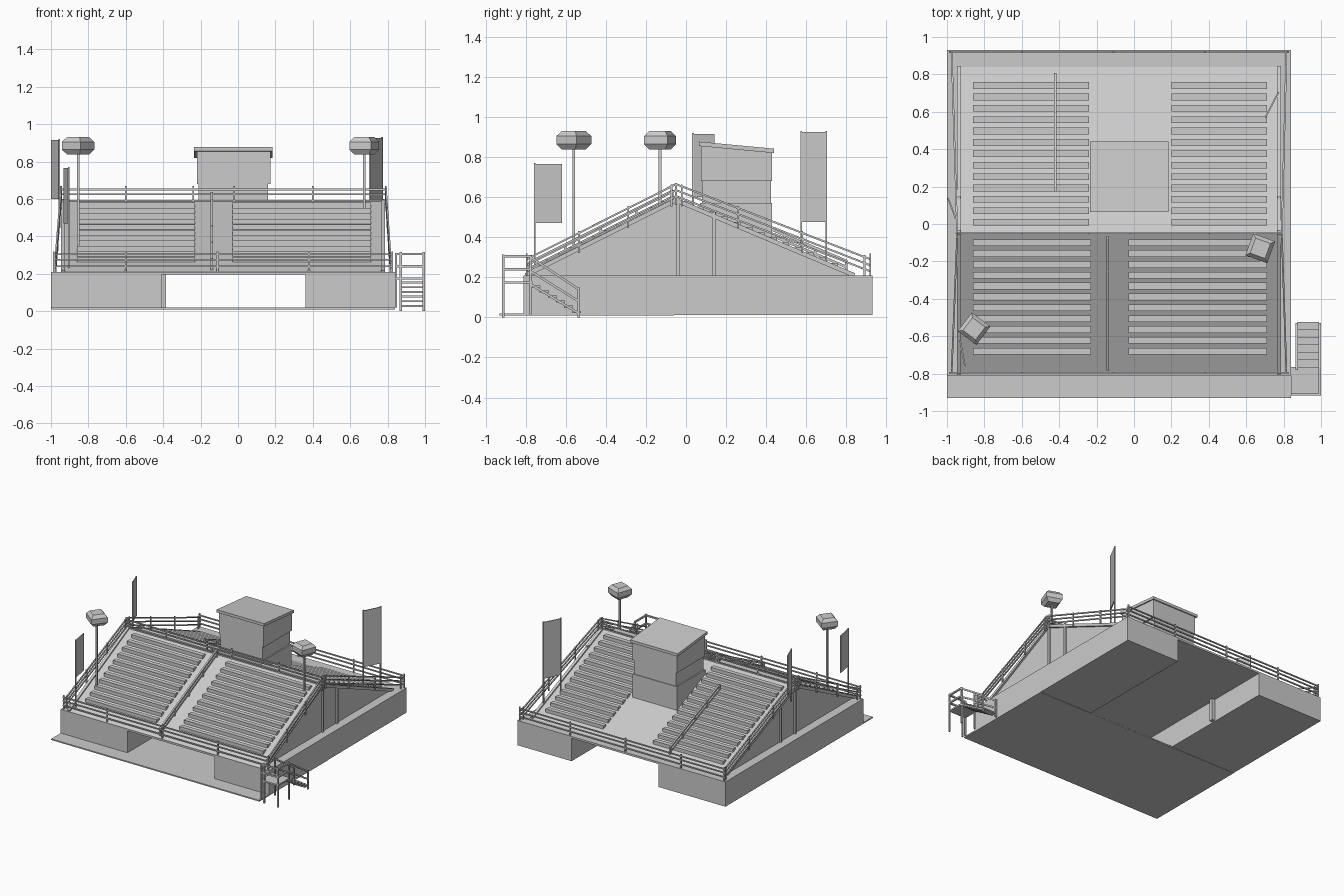
import bpy, bmesh, math
from mathutils import Vector, Matrix

if "Cube" in bpy.data.objects:
    bpy.data.objects.remove(bpy.data.objects["Cube"])

def finish(name, bm):
    bmesh.ops.recalc_face_normals(bm, faces=bm.faces)
    me = bpy.data.meshes.new(name)
    bm.to_mesh(me)
    bm.free()
    ob = bpy.data.objects.new(name, me)
    bpy.context.collection.objects.link(ob)
    return ob

def boxes(name, items):
    """Each item: x0, x1, y0, y1, z0, z1."""
    bm = bmesh.new()
    for x0, x1, y0, y1, z0, z1 in items:
        m = Matrix.Translation(((x0 + x1) / 2, (y0 + y1) / 2, (z0 + z1) / 2)) \
            @ Matrix.Diagonal((x1 - x0, y1 - y0, z1 - z0, 1))
        bmesh.ops.create_cube(bm, size=1, matrix=m)
    return finish(name, bm)

def bars(name, pairs, w=0.009):
    """Thin square bars between pairs of points."""
    bm = bmesh.new()
    for p, q in pairs:
        p, q = Vector(p), Vector(q)
        d = q - p
        m = Matrix.Translation((p + q) / 2) @ d.to_track_quat('Z', 'Y').to_matrix().to_4x4() \
            @ Matrix.Diagonal((w, w, d.length, 1))
        bmesh.ops.create_cube(bm, size=1, matrix=m)
    return finish(name, bm)

def prism(name, profile, x0, x1):
    """Extrude a (y, z) profile along x."""
    bm = bmesh.new()
    f = bm.faces.new([bm.verts.new((x0, y, z)) for y, z in profile])
    r = bmesh.ops.extrude_face_region(bm, geom=[f])
    bmesh.ops.translate(bm, vec=(x1 - x0, 0, 0),
                        verts=[v for v in r['geom'] if isinstance(v, bmesh.types.BMVert)])
    return finish(name, bm)

RIDGE_Y, RIDGE_Z, DECK = -0.05, 0.585, 0.21
FRONT, BACK = -0.80, 0.84

def slope(y):
    end = FRONT if y < RIDGE_Y else BACK
    return DECK + (RIDGE_Z - DECK) * (y - end) / (RIDGE_Y - end)

# Base: floor, two solid wings and the deck over the passage
boxes("floor", [(-1, 0.84, -0.93, -0.06, 0.01, 0.02)])
boxes("base_wings", [(-1, -0.41, -0.81, 0.93, 0.012, DECK),
                     (0.36, 0.84, -0.81, 0.93, 0.012, DECK)])
boxes("passage_deck", [(-0.41, 0.36, -0.81, 0.93, 0.195, DECK)])
boxes("passage_pillar", [(-0.41, -0.385, 0.40, 0.43, 0.02, 0.2)])

# Gabled stand body and its side stringers
prism("stand_body", [(FRONT, DECK), (RIDGE_Y, RIDGE_Z), (BACK, DECK)], -0.93, 0.77)
for side, x in (("left", -0.935), ("right", 0.775)):
    bars(side + "_stringers", [((x, y, DECK), (x, RIDGE_Y, RIDGE_Z)) for y in (FRONT, BACK)], 0.022)
    bars(side + "_wall_posts", [((x, y, DECK), (x, y, slope(y) + 0.02)) for y in (-0.04, 0.14)], 0.016)

# Bench rows on both slopes
def benches(name, x0, x1, y0, y1, n):
    rows = []
    for i in range(n):
        y = y0 + (y1 - y0) * i / (n - 1)
        z = slope(y)
        rows.append((x0, x1, y - 0.018, y + 0.018, z - 0.008, z + 0.02))
    boxes(name, rows)

benches("front_left_benches", -0.86, -0.23, -0.68, -0.10, 11)
benches("front_right_benches", -0.03, 0.71, -0.68, -0.10, 11)
benches("rear_left_benches", -0.86, -0.24, 0.01, 0.74, 13)
benches("rear_right_benches", 0.20, 0.71, 0.01, 0.74, 13)

# Horizontal railings at front and back
for name, y in (("front_railing", -0.795), ("rear_railing", 0.92)):
    b = [((-0.99, y, z), (0.83, y, z)) for z in (0.24, 0.275, 0.305)]
    b += [((x, y, DECK), (x, y, 0.32)) for x in (-0.985, -0.60, -0.11, 0.38, 0.825)]
    bars(name, b)

# Ridge railing
b = [((-0.95, RIDGE_Y, z), (0.79, RIDGE_Y, z)) for z in (0.59, 0.625, 0.65)]
b += [((x, RIDGE_Y, 0.56), (x, RIDGE_Y, 0.67)) for x in (-0.95, -0.6, -0.24, -0.02, 0.4, 0.79)]
bars("ridge_railing", b)

# Sloped side railings leaning slightly inwards
for side, xb, xt in (("left", -0.975, -0.945), ("right", 0.815, 0.79)):
    b = []
    for ye in (-0.795, 0.92):
        for h in (0.02, 0.05, 0.08):
            b.append(((xb, ye, DECK + h), (xt, RIDGE_Y, RIDGE_Z + h)))
        for t in (0.03, 0.35, 0.68, 0.97):
            p = Vector((xb, ye, DECK)).lerp(Vector((xt, RIDGE_Y, RIDGE_Z)), t)
            b.append((p - Vector((0, 0, 0.02)), p + Vector((0, 0, 0.09))))
    bars(side + "_side_railing", b)

# Aisle handrails running down the slopes
def aisle(name, x, ya, yb):
    b = [((x, ya, slope(ya) + h), (x, yb, slope(yb) + h)) for h in (0.025, 0.055)]
    for i in range(5):
        y = ya + (yb - ya) * i / 4
        b.append(((x, y, slope(y)), (x, y, slope(y) + 0.06)))
    bars(name, b, 0.013)

aisle("front_aisle_rail", -0.14, -0.78, -0.07)
aisle("rear_aisle_rail", -0.42, 0.18, 0.80)

# Press tower: lower block, recessed band, upper cabin and sloped roof
boxes("tower_base", [(-0.22, 0.17, 0.07, 0.43, DECK, 0.57)])
boxes("tower_window_band", [(-0.21, 0.16, 0.08, 0.425, 0.57, 0.69)])
prism("tower_cabin", [(0.075, 0.68), (0.43, 0.68), (0.43, 0.825), (0.075, 0.86)], -0.22, 0.175)
prism("tower_roof", [(0.065, 0.855), (0.44, 0.82), (0.44, 0.842), (0.065, 0.877)], -0.235, 0.185)

# Floodlights: faceted square heads on poles
def lamp(name, x, y, z0, turn):
    bars(name + "_pole", [((x, y, z0), (x, y, 0.85))], 0.013)
    bm = bmesh.new()
    rings = []
    for z, r in ((0.838, 0.06), (0.865, 0.088), (0.905, 0.088), (0.93, 0.06)):
        rings.append([bm.verts.new((x + r * math.cos(turn + k * math.pi / 2),
                                    y + r * math.sin(turn + k * math.pi / 2), z)) for k in range(4)])
    for a, c in zip(rings, rings[1:]):
        for k in range(4):
            bm.faces.new((a[k], a[(k + 1) % 4], c[(k + 1) % 4], c[k]))
    bm.faces.new(rings[0][::-1])
    bm.faces.new(rings[-1])
    finish(name + "_head", bm)

lamp("left_floodlight", -0.855, -0.56, 0.30, math.radians(8))
lamp("right_floodlight", 0.675, -0.13, 0.52, math.radians(25))

# Banners: thin panel between two plan points with poles at its edges
def banner(name, a, c, z0, z1, foot, both=False):
    a, c = Vector(a), Vector(c)
    n = Vector((-(c - a).y, (c - a).x)).normalized() * 0.004
    bm = bmesh.new()
    lo = [bm.verts.new((p.x, p.y, z0)) for p in (a - n, c - n, c + n, a + n)]
    hi = [bm.verts.new((v.co.x, v.co.y, z1)) for v in lo]
    bm.faces.new(lo[::-1])
    bm.faces.new(hi)
    for k in range(4):
        bm.faces.new((lo[k], lo[(k + 1) % 4], hi[(k + 1) % 4], hi[k]))
    finish(name + "_cloth", bm)
    bars(name + "_poles", [((p.x, p.y, foot), (p.x, p.y, z1 + 0.005)) for p in ((a, c) if both else (a,))])

banner("front_left_banner", (-0.905, -0.755), (-0.93, -0.62), 0.47, 0.765, 0.21)
banner("rear_left_banner", (-0.955, 0.035), (-0.995, 0.14), 0.60, 0.915, 0.50)
banner("rear_right_banner", (0.705, 0.575), (0.77, 0.70), 0.475, 0.925, 0.26, True)

# Side staircase with landing and handrails
steps = [(0.875, 0.99, -0.77 + 0.04 * i, -0.725 + 0.04 * i, 0.148 - 0.025 * i, 0.158 - 0.025 * i)
         for i in range(6)]
boxes("stair_treads", steps + [(0.84, 0.995, -0.915, -0.765, 0.168, 0.18)])
b = []
for x in (0.87, 0.993):
    b += [((x, -0.775, 0.165), (x, -0.535, 0.02)), ((x, -0.775, 0.30), (x, -0.535, 0.14)),
          ((x, -0.775, 0.23), (x, -0.535, 0.08)), ((x, -0.535, 0), (x, -0.535, 0.15)),
          ((x, -0.775, 0.01), (x, -0.775, 0.31)), ((x, -0.912, 0), (x, -0.912, 0.315))]
for z in (0.24, 0.305):
    b += [((0.85, -0.912, z), (0.998, -0.912, z)), ((0.993, -0.912, z), (0.993, -0.775, z))]
b.append(((0.845, -0.912, 0.02), (0.845, -0.912, 0.31)))
bars("stair_frame", b, 0.012)
